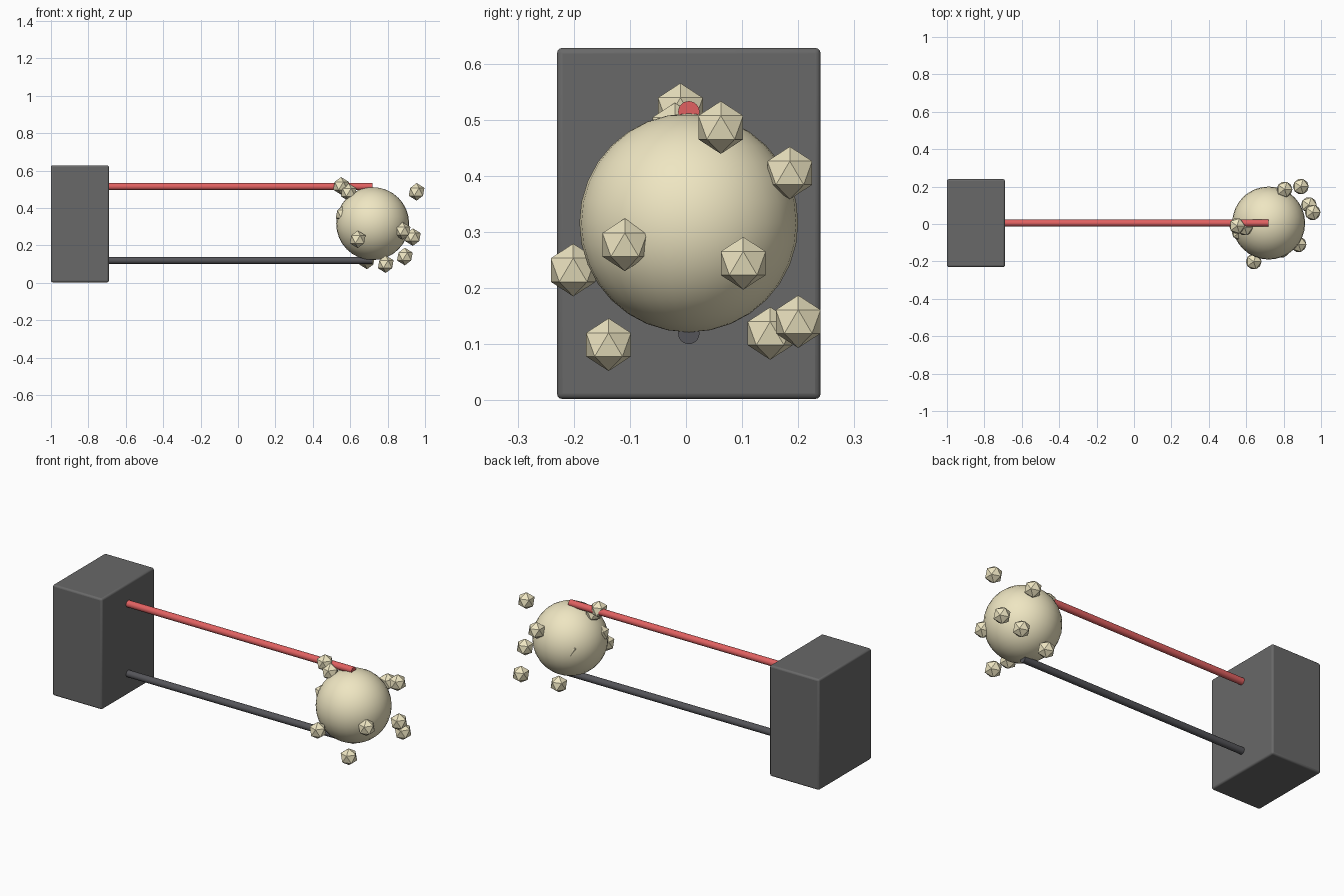
import bpy
from math import pi, radians

if "Cube" in bpy.data.objects:
    bpy.data.objects.remove(bpy.data.objects["Cube"])

Y = 0.005            # shared depth of the main parts
CZ = 0.316           # height of the ball and the block centre


def material(name, rgb):
    m = bpy.data.materials.new(name)
    m.diffuse_color = (*rgb, 1)
    m.use_nodes = True
    m.node_tree.nodes["Principled BSDF"].inputs["Base Color"].default_value = m.diffuse_color
    return m


def finish(name, mat, smooth=True):
    o = bpy.context.object
    o.name = name
    o.data.materials.append(mat)
    if smooth:
        bpy.ops.object.shade_smooth_by_angle(angle=radians(40))
    return o


cream = material("cream", (0.86, 0.79, 0.54))
red = material("red", (0.75, 0.12, 0.12))
dark = material("dark", (0.09, 0.09, 0.1))
grey = material("grey", (0.14, 0.14, 0.14))

# End block with small bevelled edges
bpy.ops.mesh.primitive_cube_add(size=1, location=(-0.845, Y, 0.315))
block = bpy.context.object
block.scale = (0.31, 0.47, 0.626)
bpy.ops.object.transform_apply(location=False, rotation=False, scale=True)
bevel = block.modifiers.new("bevel", 'BEVEL')
bevel.width = 0.01
bevel.segments = 3
finish("end_block", grey)

# Two rods running from inside the block to above and below the ball
for name, z, mat in (("upper_rod", 0.514, red), ("lower_rod", 0.119, dark)):
    bpy.ops.mesh.primitive_cylinder_add(
        vertices=24, radius=0.019, depth=1.565,
        location=(-0.0625, Y, z), rotation=(0, pi / 2, 0))
    finish(name, mat)

# Large ball
bpy.ops.mesh.primitive_uv_sphere_add(
    segments=32, ring_count=16, radius=0.195, location=(0.72, Y, CZ))
finish("ball", cream)

# Faceted nodules scattered around the ball
nodules = [
    (0.955, 0.062, 0.486), (0.805, 0.185, 0.405), (0.88, -0.109, 0.277),
    (0.64, -0.201, 0.232), (0.935, 0.102, 0.244), (0.79, -0.138, 0.099),
    (0.69, 0.15, 0.119), (0.892, 0.2, 0.14), (0.551, -0.01, 0.518),
    (0.592, -0.02, 0.483), (0.565, -0.045, 0.367), (0.622, 0.125, 0.324),
]
for i, p in enumerate(nodules, 1):
    bpy.ops.mesh.primitive_ico_sphere_add(subdivisions=1, radius=0.047, location=p)
    finish(f"nodule_{i}", cream, smooth=False)
